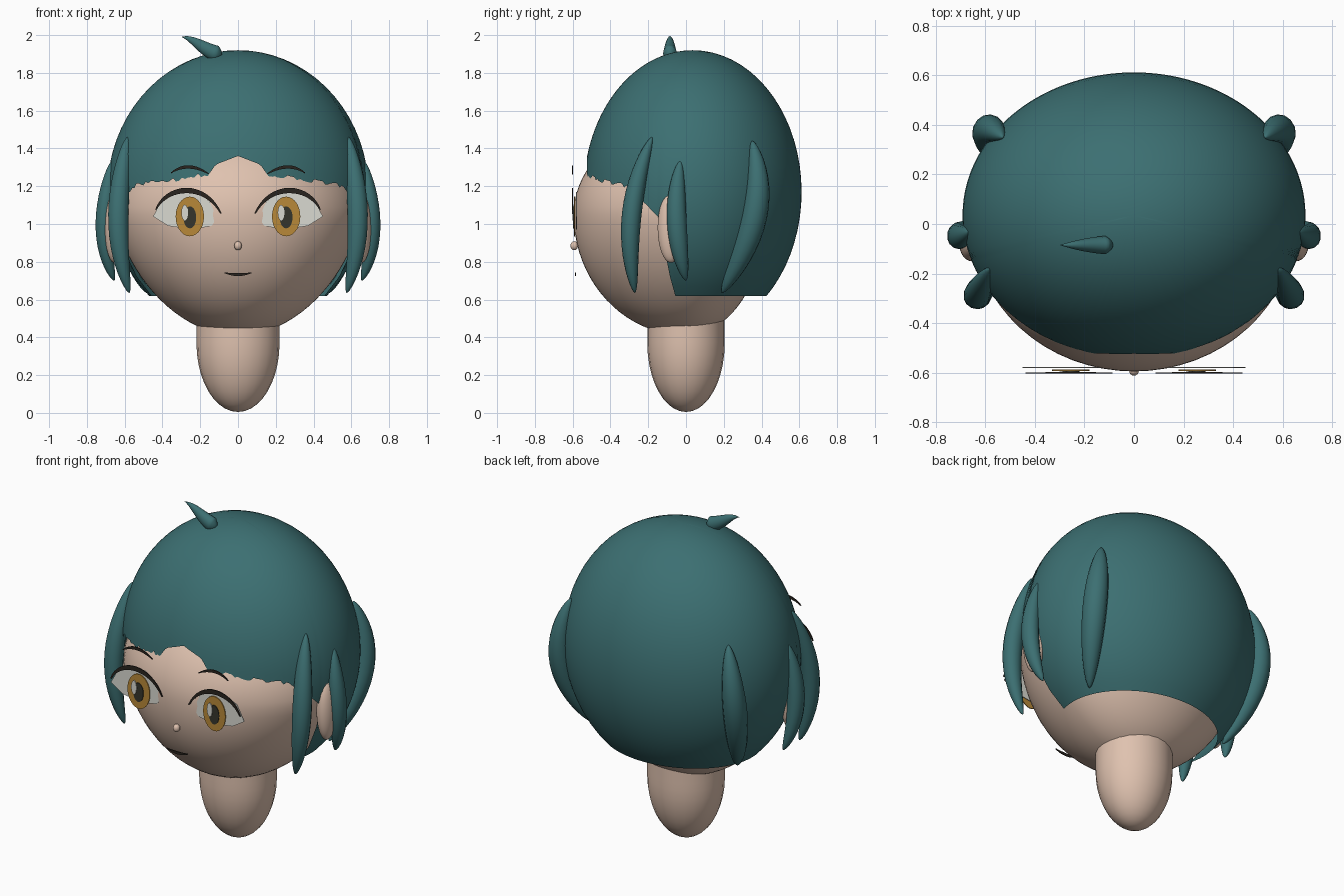
import bpy, bmesh, math, random
from mathutils import Vector

if "Cube" in bpy.data.objects:
    bpy.data.objects.remove(bpy.data.objects["Cube"])

random.seed(4)


def material(name, col):
    m = bpy.data.materials.new(name)
    m.diffuse_color = (*col, 1)
    m.use_nodes = True
    m.node_tree.nodes["Principled BSDF"].inputs["Base Color"].default_value = m.diffuse_color
    return m


TEAL = material("teal_hair", (0.045, 0.16, 0.168))
SKIN = material("skin", (0.74, 0.54, 0.43))
WHITE = material("eye_white", (0.70, 0.70, 0.64))
AMBER = material("amber", (0.48, 0.25, 0.04))
DARK = material("dark_brown", (0.022, 0.017, 0.013))
PUPIL = material("pupil_grey", (0.035, 0.035, 0.025))


def finish(bm, name, mat, smooth=True):
    bmesh.ops.recalc_face_normals(bm, faces=bm.faces)
    me = bpy.data.meshes.new(name)
    bm.to_mesh(me)
    bm.free()
    me.materials.append(mat)
    ob = bpy.data.objects.new(name, me)
    bpy.context.collection.objects.link(ob)
    for p in me.polygons:
        p.use_smooth = smooth
    return ob


def ball(name, mat, centre, radii, seg=32, rings=20, shape=None):
    """Ellipsoid, optionally reshaped by a function of the unit sphere point."""
    bm = bmesh.new()
    bmesh.ops.create_uvsphere(bm, u_segments=seg, v_segments=rings, radius=1)
    for v in bm.verts:
        p = shape(v.co) if shape else v.co
        v.co = Vector(centre) + Vector(p[i] * radii[i] for i in range(3))
    return finish(bm, name, mat)


def through(pts, s):
    """Smooth curve through evenly spaced points (s from 0 to 1)."""
    n = len(pts) - 1
    out = Vector((0,) * len(pts[0]))
    for i, p in enumerate(pts):
        w = 1.0
        for j in range(n + 1):
            if j != i:
                w *= (s * n - j) / (i - j)
        out += Vector(p) * w
    return out


def lock(name, pts, wide, thick, outward, profile, seg=14, steps=22):
    """Tapered strand of hair swept along a path."""
    bm = bmesh.new()
    rings = []
    for k in range(steps + 1):
        s = 0.5 - 0.5 * math.cos(math.pi * k / steps)
        c = through(pts, s)
        t = (through(pts, s + 0.01) - through(pts, s - 0.01)).normalized()
        side = t.cross(Vector(outward)).normalized()
        up = side.cross(t)
        r = max(profile(s), 0.01)
        rings.append([bm.verts.new(c + side * wide * r * math.cos(a) + up * thick * r * math.sin(a))
                      for a in (2 * math.pi * i / seg for i in range(seg))])
    for a, b in zip(rings, rings[1:]):
        for i in range(seg):
            j = (i + 1) % seg
            bm.faces.new((a[i], a[j], b[j], b[i]))
    bm.faces.new(rings[0])
    bm.faces.new(rings[-1])
    return finish(bm, name, TEAL)


def plate(name, mat, outline, y, depth=0.005):
    """Thin flat plate facing the front."""
    bm = bmesh.new()
    f = bm.faces.new([bm.verts.new((x, y, z)) for x, z in outline])
    r = bmesh.ops.extrude_face_region(bm, geom=[f])
    for v in r["geom"]:
        if isinstance(v, bmesh.types.BMVert):
            v.co.y += depth
    return finish(bm, name, mat, False)


def oval(cx, cz, rx, rz, n=28):
    return [(cx + rx * math.cos(2 * math.pi * i / n), cz + rz * math.sin(2 * math.pi * i / n))
            for i in range(n)]


def stroke(name, pts, half, y, n=16):
    """Painted line that tapers at both ends."""
    top, bottom = [], []
    for i in range(n + 1):
        s = i / n
        p = through(pts, s)
        d = through(pts, s + 0.01) - through(pts, s - 0.01)
        nrm = Vector((-d.y, d.x)).normalized() * half * (0.25 + 0.75 * math.sin(math.pi * s))
        top.append(p + nrm)
        bottom.append(p - nrm)
    return plate(name, DARK, top + bottom[::-1], y)


# Head: rounder brow, chin narrowing, shallow back
def head_shape(p):
    x = p.x * (1 + 0.15 * min(p.z, 0))
    y = p.y * (0.71 if p.y > 0 else 1)
    z = p.z * (0.78 if p.z > 0 else 1)
    return x, y, z


ball("head", SKIN, (0, 0, 1.05), (0.65, 0.595, 0.64), 64, 40, head_shape)

# Neck: rounded bottom, straight above
ball("neck", SKIN, (0, 0, 0.37), (0.22, 0.205, 0.365), 24, 20,
     lambda p: p if p.z < 0 else (p.x / max(math.hypot(p.x, p.y), 0.35),
                                  p.y / max(math.hypot(p.x, p.y), 0.35), p.z * 0.8))
ball("nose", SKIN, (0, -0.592, 0.885), (0.02, 0.02, 0.024), 16, 10)

# Hair cap: columns run from the crown down to the hairline
HAIRLINE = [(0, 1.36), (10, 1.315), (13, 1.262), (20, 1.25), (53, 1.20), (58, 1.16),
            (65, 1.10), (72, 1.03), (75, 0.72), (76.5, 0.62), (181, 0.62)]


def hairline(deg):
    for (a, za), (b, zb) in zip(HAIRLINE, HAIRLINE[1:]):
        if a <= deg <= b:
            z = za + (zb - za) * (deg - a) / (b - a)
            return z + (random.uniform(-0.013, 0.013) if 13 < deg < 56 else 0)


bm = bmesh.new()
COLS, ROWS = 240, 26
crown = bm.verts.new((0, 0.035, 1.92))
cols = []
for c in range(COLS):
    deg = c * 360 / COLS
    end = math.acos((hairline(min(deg, 360 - deg)) - 1.17) / 0.75)
    f = math.radians(deg)
    cols.append([bm.verts.new((0.692 * math.sin(t) * math.sin(f),
                               0.035 - 0.577 * math.sin(t) * math.cos(f),
                               1.17 + 0.75 * math.cos(t)))
                 for t in (end * (r + 1) / ROWS for r in range(ROWS))])
for c in range(COLS):
    a, b = cols[c], cols[(c + 1) % COLS]
    bm.faces.new((crown, a[0], b[0]))
    for r in range(ROWS - 1):
        bm.faces.new((a[r], a[r + 1], b[r + 1], b[r]))
finish(bm, "hair_cap", TEAL)


# Hair strands
def spindle(s):
    return max(1 - (2 * s - 1) ** 2, 0) ** 0.6


def droplet(s):
    return min(1, (s / 0.12) ** 0.5) * (1 - s ** 1.6)


lock("top_tuft", [(-0.085, -0.085, 1.895), (-0.165, -0.085, 1.925), (-0.235, -0.085, 1.968), (-0.30, -0.085, 1.99)],
     0.038, 0.045, (0, 0, 1), droplet)

for sx, tag in ((-1, "left"), (1, "right")):
    out = (sx, 0, 0)

    def mx(pts):
        return [(sx * p[0],) + p[1:] for p in pts]

    lock("front_lock_" + tag, mx([(0.585, -0.18, 1.46), (0.625, -0.265, 1.19), (0.63, -0.295, 0.92), (0.575, -0.27, 0.635)]),
         0.052, 0.055, out, spindle)
    lock("side_lock_" + tag, mx([(0.665, -0.03, 1.335), (0.70, -0.05, 1.12), (0.705, -0.04, 0.91), (0.655, 0.0, 0.70)]),
         0.052, 0.047, out, spindle)
    lock("back_lock_" + tag, mx([(0.53, 0.35, 1.44), (0.585, 0.38, 1.17), (0.57, 0.325, 0.91), (0.48, 0.19, 0.635)]),
         0.068, 0.065, (sx, 0.6, 0), spindle)
    ball("ear_" + tag, SKIN, (sx * 0.655, -0.08, 0.98), (0.05, 0.07, 0.185))

    # Eye, lash and brow
    plate("eye_white_" + tag, WHITE,
          mx([(0.45, 1.04), (0.40, 1.13), (0.31, 1.17), (0.22, 1.17), (0.15, 1.12), (0.11, 1.03),
              (0.14, 0.99), (0.24, 0.97), (0.37, 0.99)]), -0.582, 0.004)
    plate("iris_" + tag, AMBER, oval(sx * 0.255, 1.04, 0.075, 0.105), -0.593)
    plate("pupil_" + tag, PUPIL, oval(sx * 0.255, 1.035, 0.034, 0.058), -0.597)
    plate("eye_glint_" + tag, WHITE, oval(sx * 0.255 - 0.027, 1.06, 0.018, 0.042, 16), -0.601)
    stroke("upper_lash_" + tag, mx([(0.435, 1.075), (0.34, 1.165), (0.205, 1.165), (0.09, 1.055)]), 0.014, -0.604)
    stroke("brow_" + tag, mx([(0.355, 1.27), (0.26, 1.302), (0.155, 1.265)]), 0.009, -0.603)

# Mouth
stroke("mouth", [(-0.072, 0.742), (0, 0.732), (0.072, 0.742)], 0.008, -0.588)
